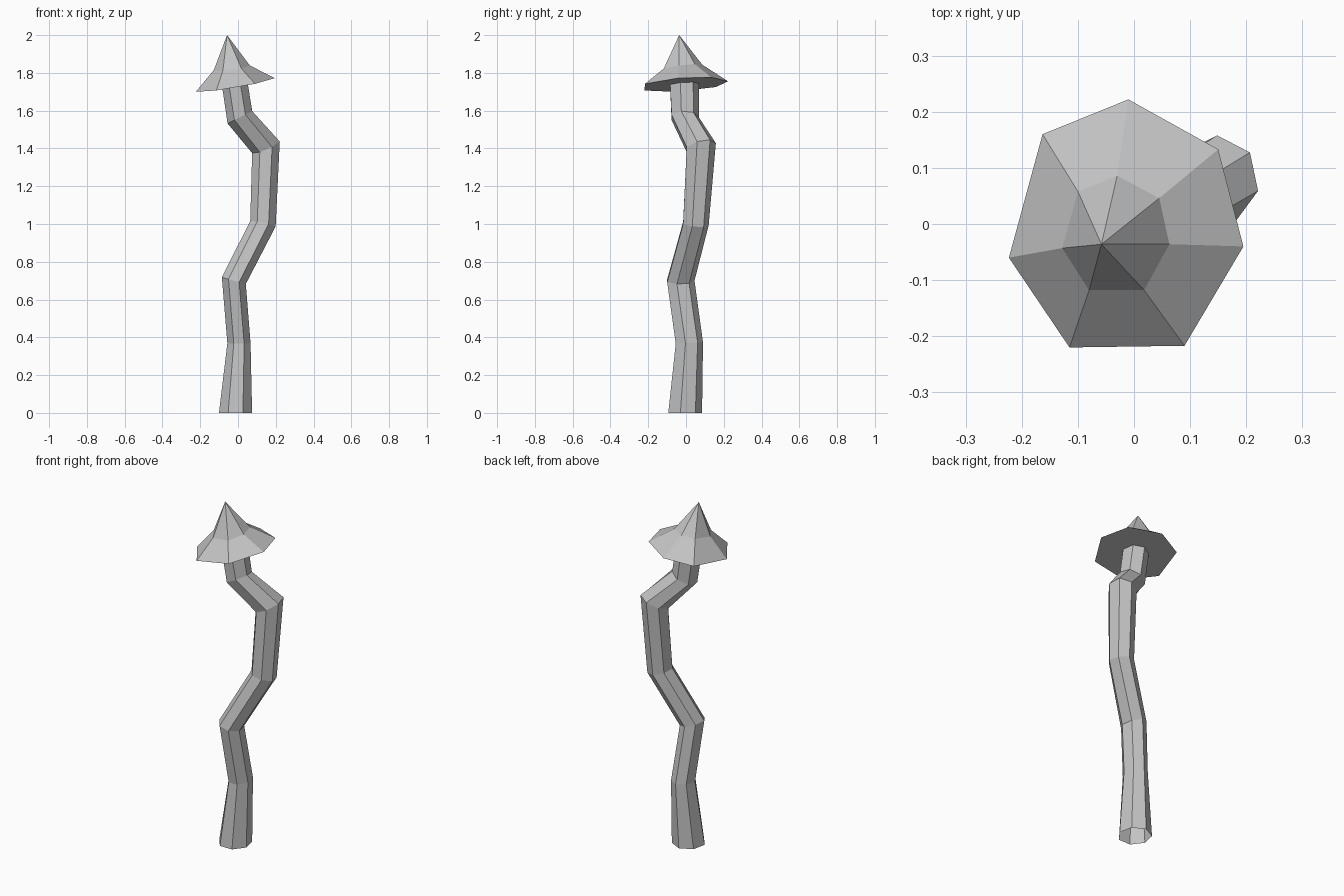
import bpy
import bmesh
from math import cos, sin, pi

if "Cube" in bpy.data.objects:
    bpy.data.objects.remove(bpy.data.objects["Cube"], do_unlink=True)

SIDES = 7
GREY = (0.55, 0.55, 0.55, 1.0)

mat = bpy.data.materials.new("plain grey")
mat.use_nodes = True
mat.diffuse_color = GREY
mat.node_tree.nodes["Principled BSDF"].inputs["Base Color"].default_value = GREY


def bridge(bm, lower, upper):
    """Join two rings of vertices with a band of faces."""
    for i in range(len(lower)):
        j = (i + 1) % len(lower)
        bm.faces.new((lower[i], lower[j], upper[j], upper[i]))


def finish(bm, name):
    """Turn the mesh into a flat-shaded object."""
    mesh = bpy.data.meshes.new(name)
    bm.to_mesh(mesh)
    bm.free()
    mesh.materials.append(mat)
    bpy.context.collection.objects.link(bpy.data.objects.new(name, mesh))


# Crooked stem: centre x, y, z, radius x, radius y, slope along x, slope along y
stem_rings = [
    (-0.013, -0.009, 0.00, 0.090, 0.094, 0.00, 0.00),
    (0.005, 0.014, 0.37, 0.063, 0.076, 0.00, 0.05),
    (-0.022, -0.031, 0.70, 0.065, 0.076, -0.28, 0.00),
    (0.132, 0.049, 1.00, 0.069, 0.071, -0.22, -0.10),
    (0.148, 0.077, 1.41, 0.075, 0.081, 0.42, 0.22),
    (0.010, -0.008, 1.565, 0.067, 0.076, 0.50, 0.00),
    (-0.017, -0.012, 1.742, 0.069, 0.080, 0.17, 0.07),
]
bm = bmesh.new()
previous = None
for cx, cy, cz, rx, ry, sx, sy in stem_rings:
    ring = []
    for i in range(SIDES):
        a = pi / 2 + 2 * pi * i / SIDES
        dx, dy = rx * cos(a), ry * sin(a)
        ring.append(bm.verts.new((cx + dx, cy + dy, cz + sx * dx + sy * dy)))
    if previous:
        bridge(bm, previous, ring)
    previous = ring
finish(bm, "stem")

# Pointed cap: tilted brim and shoulder outlines, rising to an off-centre tip
brim_outline = [(-0.115, -0.22), (0.09, -0.217), (0.195, -0.04), (0.15, 0.133),
                (-0.01, 0.222), (-0.163, 0.16), (-0.223, -0.06)]
shoulder_outline = [(-0.08, -0.118), (0.018, -0.118), (0.063, -0.036), (0.045, 0.046),
                    (-0.03, 0.086), (-0.10, 0.058), (-0.128, -0.043)]
bm = bmesh.new()
brim = [bm.verts.new((x, y, 1.742 + 0.17 * x + 0.07 * y)) for x, y in brim_outline]
shoulder = [bm.verts.new((x, y, 1.836 + 0.12 * x + 0.13 * y)) for x, y in shoulder_outline]
tip = bm.verts.new((-0.058, -0.036, 2.0))
bridge(bm, brim, shoulder)
for i in range(SIDES):
    bm.faces.new((shoulder[i], shoulder[(i + 1) % SIDES], tip))
bm.faces.new(brim[::-1])
finish(bm, "cap")
